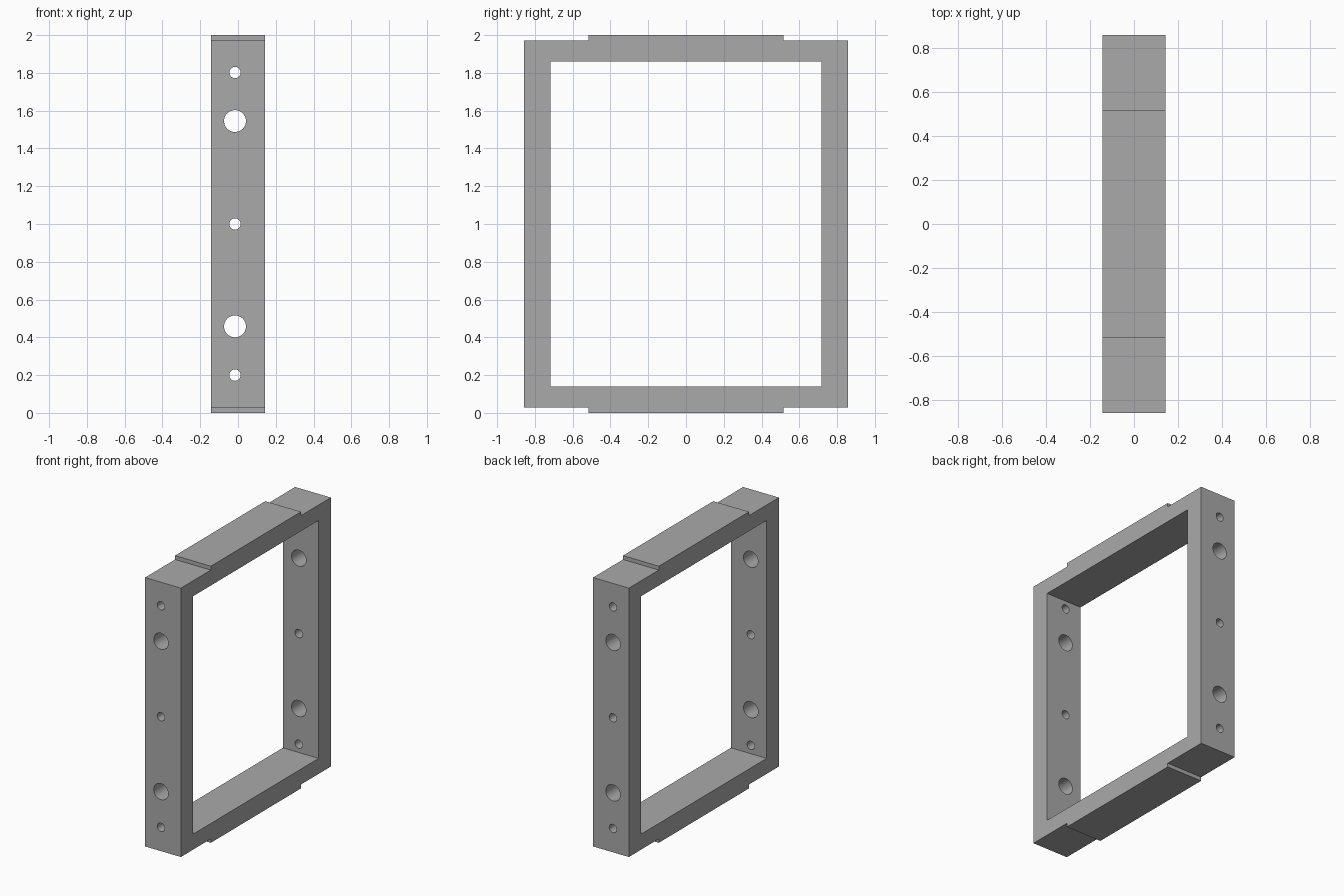
import bpy
import bmesh
import math

cube = bpy.data.objects.get("Cube")
if cube:
    bpy.data.objects.remove(cube, do_unlink=True)

HALF_X, HALF_Y = 0.143, 0.857
PAD_Y, STEP = 0.515, 0.028
OPEN_Y, OPEN_Z = 0.717, 0.86
HOLE_X = -0.016
SMALL, LARGE = 0.03, 0.058

grey = bpy.data.materials.new("plain grey")
grey.use_nodes = True
colour = (0.4, 0.4, 0.4, 1)
grey.diffuse_color = colour
grey.node_tree.nodes["Principled BSDF"].inputs["Base Color"].default_value = colour


def prism(name, outline, half_x):
    """Extrude a closed (y, z) outline along x."""
    bm = bmesh.new()
    face = bm.faces.new([bm.verts.new((-half_x, y, z)) for y, z in outline])
    side = bmesh.ops.extrude_face_region(bm, geom=[face])["geom"]
    verts = [v for v in side if isinstance(v, bmesh.types.BMVert)]
    bmesh.ops.translate(bm, verts=verts, vec=(2 * half_x, 0, 0))
    bmesh.ops.recalc_face_normals(bm, faces=bm.faces)
    mesh = bpy.data.meshes.new(name)
    bm.to_mesh(mesh)
    bm.free()
    obj = bpy.data.objects.new(name, mesh)
    bpy.context.collection.objects.link(obj)
    mesh.materials.append(grey)
    return obj


def cut(target, cutter):
    """Subtract the cutter, then discard it."""
    cutter.hide_render = True
    mod = target.modifiers.new("cut", 'BOOLEAN')
    mod.operation, mod.solver, mod.object = 'DIFFERENCE', 'EXACT', cutter
    bpy.context.view_layer.objects.active = target
    bpy.ops.object.modifier_apply(modifier=mod.name)
    bpy.data.objects.remove(cutter, do_unlink=True)


# Frame block with a raised pad on the top and bottom
top = [(HALF_Y, 2 - STEP), (PAD_Y, 2 - STEP), (PAD_Y, 2),
       (-PAD_Y, 2), (-PAD_Y, 2 - STEP), (-HALF_Y, 2 - STEP)]
bottom = [(y, 2 - z) for y, z in reversed(top)]
frame = prism("frame", top + bottom, HALF_X)

# Rectangular opening
opening = [(sy * OPEN_Y, 1 + sz * OPEN_Z)
           for sy, sz in ((-1, -1), (1, -1), (1, 1), (-1, 1))]
cut(frame, prism("opening_cutter", opening, 0.3))

# Bores through both uprights
for z, radius in ((0.2, SMALL), (0.458, LARGE), (1, SMALL),
                  (1.545, LARGE), (1.802, SMALL)):
    bpy.ops.mesh.primitive_cylinder_add(
        vertices=48, radius=radius, depth=2.2,
        location=(HOLE_X, 0, z), rotation=(math.pi / 2, 0, 0))
    bore = bpy.context.object
    bore.name = "bore_cutter"
    bore.data.materials.append(grey)
    cut(frame, bore)

# Smooth bores, crisp edges
bpy.ops.object.select_all(action='DESELECT')
frame.select_set(True)
bpy.context.view_layer.objects.active = frame
bpy.ops.object.shade_smooth_by_angle(angle=math.radians(30))
